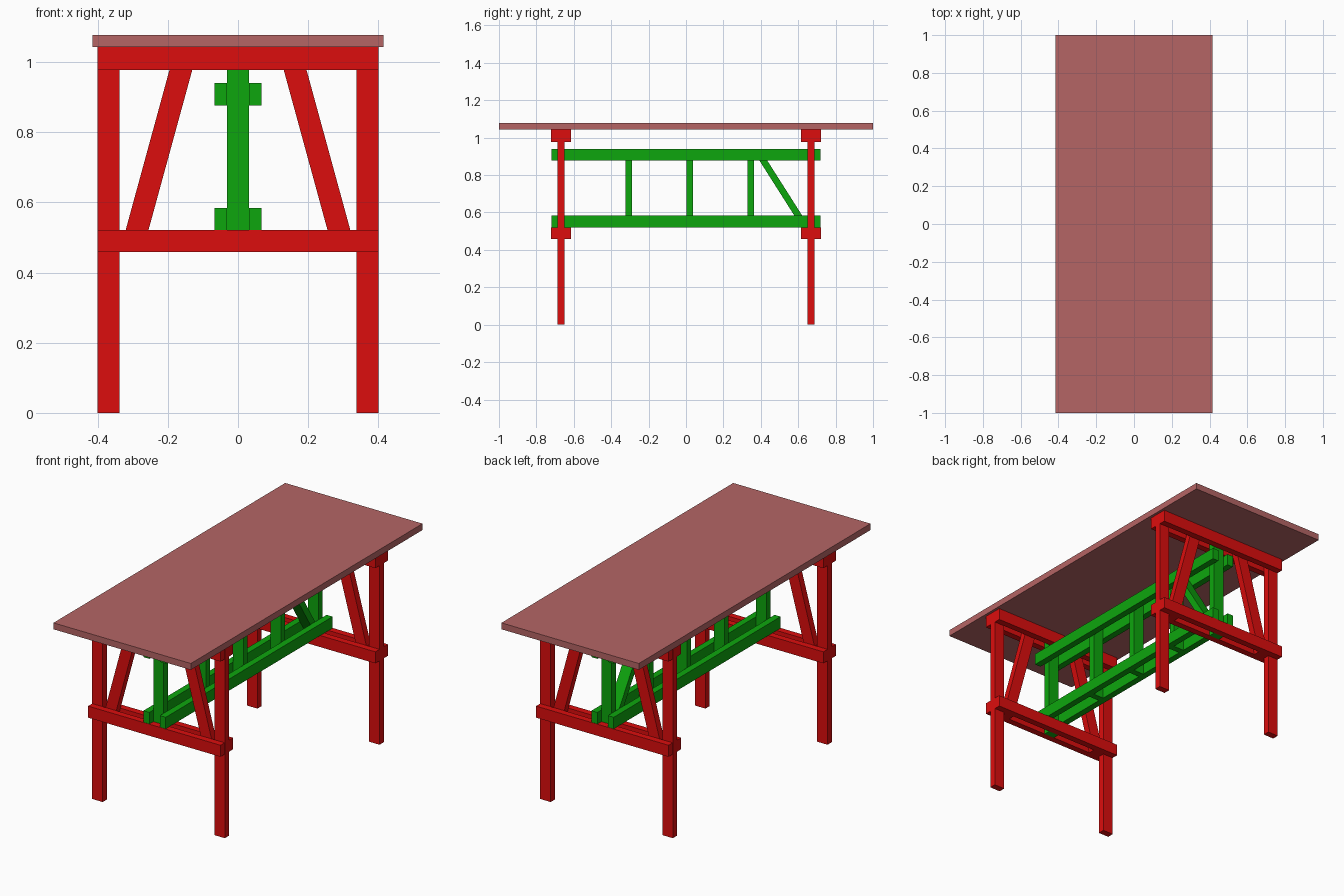
import bpy
from mathutils import Vector

if "Cube" in bpy.data.objects:
    bpy.data.objects.remove(bpy.data.objects["Cube"])


def material(name, rgb):
    m = bpy.data.materials.new(name)
    m.diffuse_color = (*rgb, 1.0)
    m.use_nodes = True
    m.node_tree.nodes["Principled BSDF"].inputs["Base Color"].default_value = m.diffuse_color
    return m


RED = material("red_paint", (0.72, 0.004, 0.004))
GREEN = material("green_paint", (0.004, 0.38, 0.004))
WOOD = material("rose_wood", (0.46, 0.13, 0.13))


def beam(name, bottom, top, wx, wy, mat):
    """Bar with level ends, running from bottom centre to top centre (may lean)."""
    corners = [(-wx / 2, -wy / 2), (wx / 2, -wy / 2), (wx / 2, wy / 2), (-wx / 2, wy / 2)]
    verts = [Vector(c) + Vector((x, y, 0)) for c in (bottom, top) for x, y in corners]
    faces = [(3, 2, 1, 0), (4, 5, 6, 7)]
    faces += [(i, (i + 1) % 4, (i + 1) % 4 + 4, i + 4) for i in range(4)]
    mesh = bpy.data.meshes.new(name)
    mesh.from_pydata(verts, [], faces)
    mesh.materials.append(mat)
    ob = bpy.data.objects.new(name, mesh)
    bpy.context.collection.objects.link(ob)
    return ob


def block(name, x, y, z0, z1, wx, wy, mat):
    return beam(name, (x, y, z0), (x, y, z1), wx, wy, mat)


W, T = 0.063, 0.036            # timber width and thickness
LOW, TOP = 0.458, 1.043        # underside of lower cross rails, underside of top
FRAME_Y = 0.668                # distance of the trestle frames from the centre

# Table top
block("table_top", 0, 0, TOP, 1.078, 0.83, 2.0, WOOD)

for end, sy in (("front", -1), ("back", 1)):
    y = sy * FRAME_Y
    for side, sx in (("left", -1), ("right", 1)):
        # Legs and leaning braces
        block(f"{end}_{side}_leg", sx * 0.369, y, 0, TOP, W, T, RED)
        beam(f"{end}_{side}_brace", (sx * 0.305, y, LOW), (sx * 0.145, y, TOP), 0.065, T, RED)
    # Doubled cross rails clamping the legs
    for face, o in (("outer", sy * T), ("inner", -sy * T)):
        block(f"{end}_{face}_lower_rail", 0, y + o, LOW, LOW + W, 0.8, T, RED)
        block(f"{end}_{face}_upper_rail", 0, y + o, TOP - 0.065, TOP, 0.8, T, RED)
    # Stretcher end post
    block(f"{end}_stretcher_post", 0, y, LOW, TOP, W, T, GREEN)

# Doubled long rails of the stretcher
for side, sx in (("left", -1), ("right", 1)):
    for level, z0, z1 in (("lower", 0.521, 0.584), ("upper", 0.877, 0.94)):
        block(f"{side}_{level}_stretcher", sx * (W + T) / 2, 0, z0, z1, T, 1.44, GREEN)

# Stretcher posts and diagonal
for i, y in enumerate((-0.305, 0.02, 0.345)):
    block(f"stretcher_middle_post_{i + 1}", 0, y, 0.521, 0.94, W, 0.035, GREEN)
beam("stretcher_diagonal", (0, 0.64, 0.521), (0, 0.374, 0.94), W, 0.042, GREEN)
